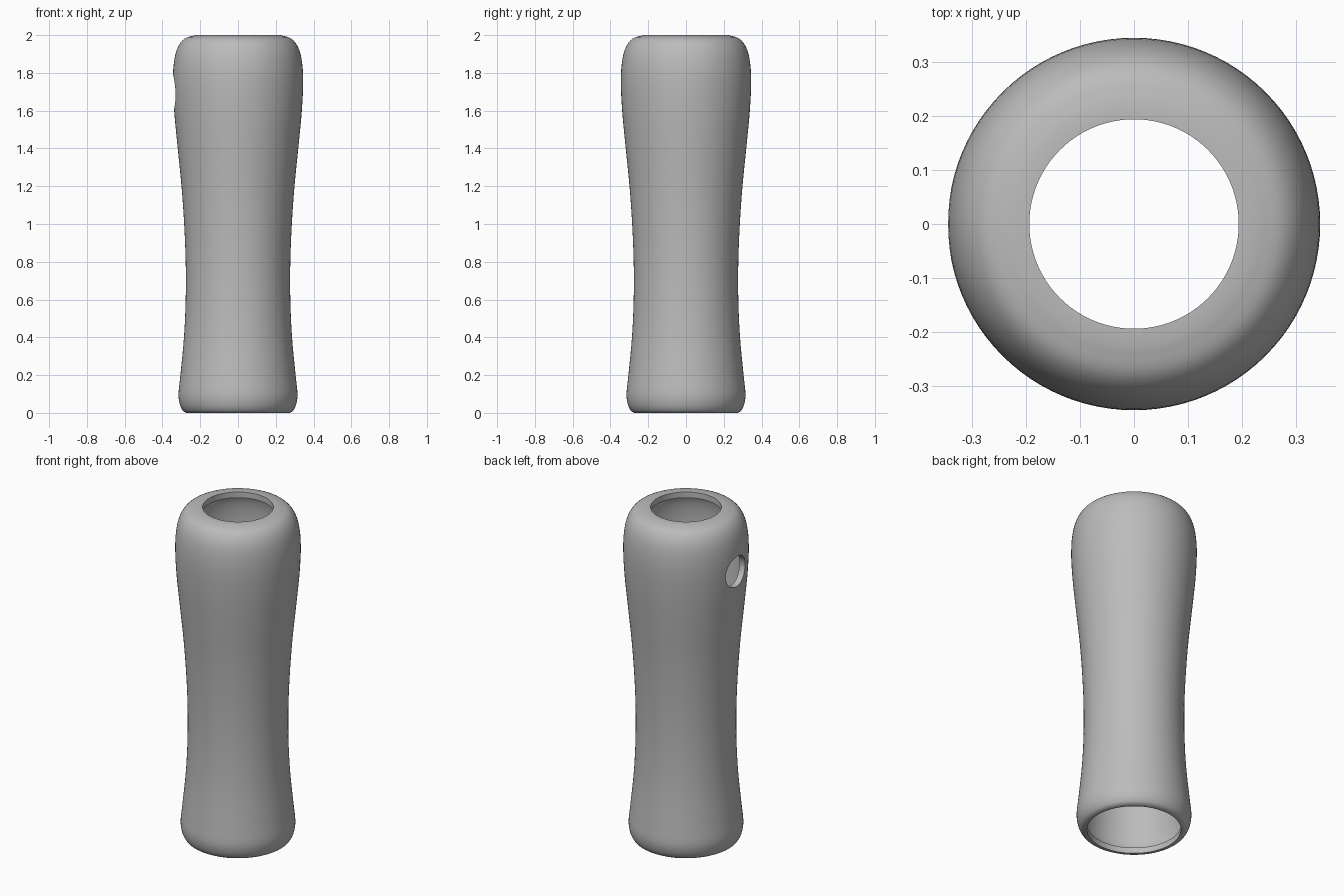
import bpy
import bmesh
import math
from mathutils import Vector

cube = bpy.data.objects.get("Cube")
if cube:
    bpy.data.objects.remove(cube, do_unlink=True)

SEGMENTS = 96
WALL = 0.035

# Plain grey for the whole sleeve
grey = bpy.data.materials.new("plain_grey")
grey.use_nodes = True
colour = (0.5, 0.5, 0.5, 1)
grey.diffuse_color = colour
grey.node_tree.nodes["Principled BSDF"].inputs["Base Color"].default_value = colour


def smooth_profile(points, steps):
    """Catmull-Rom curve through (radius, height) points."""
    p = [Vector(q) for q in points]
    p = [2 * p[0] - p[1]] + p + [2 * p[-1] - p[-2]]
    out = []
    for a, b, c, d in zip(p, p[1:], p[2:], p[3:]):
        for i in range(steps):
            t = i / steps
            out.append(b + t / 2 * (c - a + t * (2 * a - 5 * b + 4 * c - d
                                                 + t * (3 * (b - c) + d - a))))
    return out + [p[-2]]


def revolve(name, profile):
    """Spin a profile round the z axis into an open skin."""
    bm = bmesh.new()
    verts = [bm.verts.new((v.x, 0, v.y)) for v in profile]
    edges = [bm.edges.new(pair) for pair in zip(verts, verts[1:])]
    bmesh.ops.spin(bm, geom=verts + edges, cent=(0, 0, 0), axis=(0, 0, 1),
                   angle=math.tau, steps=SEGMENTS, use_merge=False)
    bmesh.ops.remove_doubles(bm, verts=bm.verts, dist=1e-5)
    bmesh.ops.recalc_face_normals(bm, faces=bm.faces)
    # Make sure the skin faces outwards
    widest = max(bm.faces, key=lambda f: f.calc_center_median().xy.length)
    if widest.normal.xy.dot(widest.calc_center_median().xy) < 0:
        bmesh.ops.reverse_faces(bm, faces=bm.faces)
    mesh = bpy.data.meshes.new(name)
    bm.to_mesh(mesh)
    bm.free()
    obj = bpy.data.objects.new(name, mesh)
    bpy.context.collection.objects.link(obj)
    return obj


# Waisted outer skin, from the bottom opening up to the smaller top opening
body = [(0.275, 0), (0.292, 0.012), (0.308, 0.045), (0.315, 0.1),
        (0.305, 0.2), (0.286, 0.4), (0.277, 0.6), (0.277, 0.8),
        (0.285, 1.0), (0.299, 1.2), (0.319, 1.4), (0.338, 1.6),
        (0.345, 1.76), (0.337, 1.87), (0.316, 1.94), (0.28, 1.983),
        (0.225, 2.0)]
profile = [Vector((0.258, 0))] + smooth_profile(body, 4) + [Vector((0.194, 2.0))]
handle = revolve("handle_sleeve", profile)
handle.data.materials.append(grey)

# Hollow shell
shell = handle.modifiers.new("wall", 'SOLIDIFY')
shell.thickness = WALL
shell.offset = -1
shell.use_even_offset = True

# Round hole through one side wall
bpy.ops.mesh.primitive_cylinder_add(vertices=48, radius=0.093, depth=0.3,
                                    location=(-0.34, 0, 1.7),
                                    rotation=(0, math.pi / 2, 0))
cutter = bpy.context.object
cutter.name = "hole_cutter"
cutter.data.materials.append(grey)
cut = handle.modifiers.new("side_hole", 'BOOLEAN')
cut.operation = 'DIFFERENCE'
cut.solver = 'EXACT'
cut.object = cutter

# Fix the modifiers in the mesh, then shade
bpy.ops.object.select_all(action='DESELECT')
handle.select_set(True)
bpy.context.view_layer.objects.active = handle
for modifier in ("wall", "side_hole"):
    bpy.ops.object.modifier_apply(modifier=modifier)
bpy.data.objects.remove(cutter, do_unlink=True)
bpy.ops.object.shade_smooth_by_angle(angle=math.radians(35))
